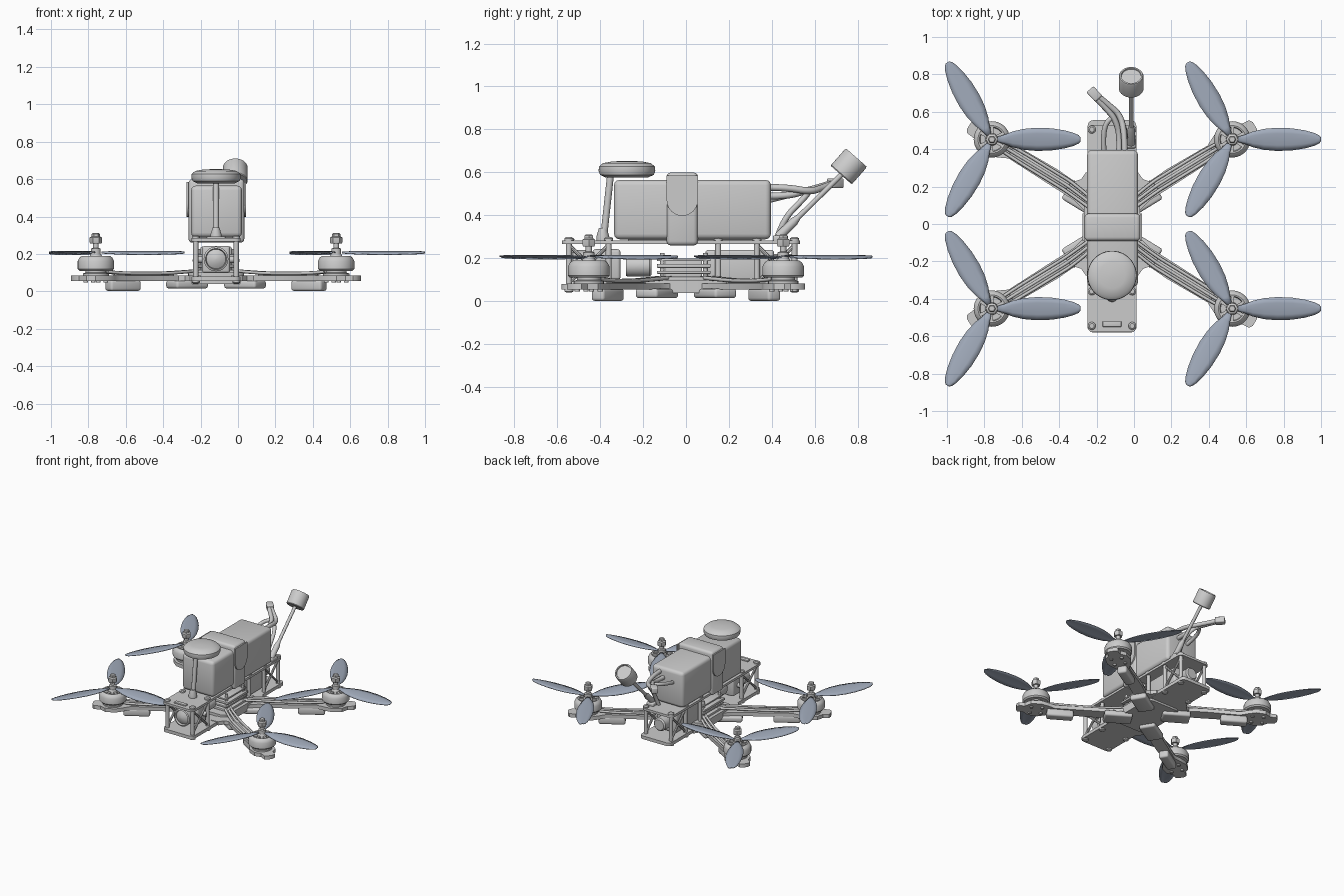
import bpy, bmesh
from math import sin, cos, pi, atan2, hypot
from mathutils import Vector, Matrix

if "Cube" in bpy.data.objects:
    bpy.data.objects.remove(bpy.data.objects["Cube"])

CX = -0.1175                       # the airframe's own centre line
MX, MY = 0.6425, 0.4525            # motor offsets from it

blade_mat = bpy.data.materials.new("blade_tint")
blade_mat.diffuse_color = (0.36, 0.41, 0.5, 1)
blade_mat.use_nodes = True
blade_mat.node_tree.nodes["Principled BSDF"].inputs["Base Color"].default_value = blade_mat.diffuse_color


def finish(name, bm, mat=None, angle=0.6):
    bmesh.ops.recalc_face_normals(bm, faces=bm.faces)
    me = bpy.data.meshes.new(name)
    bm.to_mesh(me)
    bm.free()
    me.shade_smooth()
    me.set_sharp_from_angle(angle=angle)
    ob = bpy.data.objects.new(name, me)
    bpy.context.collection.objects.link(ob)
    if mat:
        me.materials.append(mat)
    return ob


def box(name, c, s, bev=0.008, rot=0.0, seg=3):
    bm = bmesh.new()
    bmesh.ops.create_cube(bm, size=1)
    bmesh.ops.scale(bm, vec=s, verts=bm.verts)
    if bev:
        bmesh.ops.bevel(bm, geom=bm.edges[:], offset=bev, segments=seg, profile=0.5, affect='EDGES')
    bm.transform(Matrix.Translation(c) @ Matrix.Rotation(rot, 4, 'Z'))
    return finish(name, bm)


def lathe(name, prof, origin, axis=(0, 0, 1), n=32):
    """Revolve (radius, height) points around an axis; ends are capped."""
    bm = bmesh.new()
    rings = [[bm.verts.new((r * cos(2 * pi * i / n), r * sin(2 * pi * i / n), h)) for i in range(n)]
             for r, h in prof]
    for a, b in zip(rings, rings[1:]):
        for i in range(n):
            bm.faces.new((a[i], a[(i + 1) % n], b[(i + 1) % n], b[i]))
    bm.faces.new(rings[0])
    bm.faces.new(rings[-1])
    rot = Vector(axis).to_track_quat('Z', 'Y').to_matrix().to_4x4()
    bm.transform(Matrix.Translation(origin) @ rot)
    return finish(name, bm)


def rod(name, a, b, r, n=12):
    a, b = Vector(a), Vector(b)
    return lathe(name, [(r, 0), (r, (b - a).length)], a, b - a, n)


def wire(name, pts, r):
    cu = bpy.data.curves.new(name, 'CURVE')
    cu.dimensions = '3D'
    cu.bevel_depth, cu.bevel_resolution, cu.resolution_u = r, 2, 8
    cu.use_fill_caps = True
    sp = cu.splines.new('NURBS')
    sp.points.add(len(pts) - 1)
    for p, q in zip(sp.points, pts):
        p.co = (*q, 1)
    sp.use_endpoint_u, sp.order_u = True, 3
    ob = bpy.data.objects.new(name, cu)
    bpy.context.collection.objects.link(ob)


def prism(name, outline, z0, z1, matrix=Matrix()):
    bm = bmesh.new()
    f = bm.faces.new([bm.verts.new((x, y, z0)) for x, y in outline])
    up = bmesh.ops.extrude_face_region(bm, geom=[f])['geom']
    bmesh.ops.translate(bm, vec=(0, 0, z1 - z0), verts=[v for v in up if isinstance(v, bmesh.types.BMVert)])
    bm.transform(matrix)
    return finish(name, bm)


def plate(name, y0, y1, half, z0, z1, c=0.03):
    pts = [(CX + sx * (half - c) + c * cos(a), yy + c * sin(a))
           for sx, yy, s in ((1, y1 - c, 0), (-1, y1 - c, 1), (-1, y0 + c, 2), (1, y0 + c, 3))
           for a in [(s + k / 4) * pi / 2 for k in range(5)]]
    return prism(name, pts, z0, z1)


# Frame plates, standoffs and side bracing
plate("bottom_plate", -0.58, 0.555, 0.13, 0.055, 0.08)
plate("top_plate", -0.578, 0.53, 0.132, 0.266, 0.284)
plate("arm_clamp_plate", -0.2, 0.2, 0.15, 0.04, 0.1, 0.05)
box("front_pull_tab", (CX, -0.535, 0.288), (0.1, 0.03, 0.012), 0.004)
for sx in (-1, 1):
    x = CX + sx * 0.108
    for y in (-0.545, -0.36, 0.15, 0.33, 0.505):
        rod("standoff", (x, y, 0.075), (x, y, 0.27), 0.014)
        lathe("screw_head", [(0.021, 0), (0.021, 0.01), (0.013, 0.016)], (x, y, 0.283), n=16)
        lathe("lower_screw_head", [(0.021, 0), (0.021, 0.01), (0.013, 0.014)], (x, y, 0.056), (0, 0, -1), 16)
    for y0, y1 in ((-0.545, -0.36), (0.33, 0.505)):
        rod("side_brace", (x, y0, 0.085), (x, y1, 0.262), 0.009, 8)
        rod("side_brace", (x, y1, 0.085), (x, y0, 0.262), 0.009, 8)

# Front camera
box("camera_body", (CX, -0.37, 0.17), (0.15, 0.13, 0.145), 0.015)
lathe("camera_lens", [(0.05, 0), (0.05, 0.03), (0.066, 0.035), (0.066, 0.095), (0.056, 0.1), (0.052, 0.085),
                      (0.03, 0.098), (0.004, 0.103)], (CX, -0.43, 0.173), (0, -1, 0))
rod("camera_pivot", (CX - 0.11, -0.37, 0.17), (CX + 0.11, -0.37, 0.17), 0.018)
lathe("camera_capacitor", [(0.045, 0), (0.05, 0.01), (0.05, 0.11), (0.042, 0.12)], (CX, -0.28, 0.165), (0, 1, 0), 24)

# Electronics stack and rear transmitter
for z, w, h in ((0.105, 0.25, 0.02), (0.135, 0.23, 0.014), (0.165, 0.25, 0.018), (0.193, 0.22, 0.012)):
    box("circuit_board", (CX, -0.01, z), (w, 0.25, h), 0.004, seg=2)
box("stack_core", (CX, -0.01, 0.145), (0.16, 0.17, 0.11), 0.006)
for sx in (-1, 1):
    for sy in (-1, 1):
        p = (CX + sx * 0.095, -0.01 + sy * 0.1)
        rod("stack_bolt", (*p, 0.08), (*p, 0.225), 0.011)
box("rear_transmitter", (CX, 0.25, 0.165), (0.17, 0.32, 0.15), 0.015)
lathe("rear_socket", [(0.05, 0), (0.05, 0.08), (0.04, 0.09)], (CX, 0.41, 0.17), (0, 1, 0), 24)

# Battery, strap and hanging strap end
box("battery", (CX + 0.003, 0.03, 0.427), (0.272, 0.73, 0.276), 0.025)
box("battery_pad", (CX, 0.03, 0.288), (0.22, 0.6, 0.02), 0.004)
box("battery_strap", (CX + 0.002, -0.0175, 0.43), (0.298, 0.145, 0.34), 0.02)
flap = [(-0.09, 0.585), (-0.09, 0.47)] + [(-0.0175 - 0.0725 * cos(a), 0.47 - 0.072 * sin(a))
        for a in [k * pi / 12 for k in range(1, 12)]] + [(0.055, 0.47), (0.055, 0.585)]
for x in (CX - 0.158, CX + 0.15):
    side = Matrix.Translation((x, 0, 0)) @ Matrix(((0, 0, 1, 0), (1, 0, 0, 0), (0, 1, 0, 0), (0, 0, 0, 1)))
    prism("strap_end", flap, 0, 0.01, side)

# Positioning puck on its mast
lathe("puck", [(0.1, 0), (0.125, 0.012), (0.132, 0.03), (0.13, 0.05), (0.112, 0.066), (0.07, 0.074), (0.01, 0.077)],
      (CX, -0.275, 0.577), n=48)
rod("puck_mast", (CX, -0.385, 0.28), (CX, -0.35, 0.6), 0.016)
lathe("mast_foot", [(0.03, 0), (0.03, 0.02), (0.018, 0.06)], (CX, -0.387, 0.282), n=16)

# Rear antenna
base, ax = Vector((-0.015, 0.43, 0.3)), Vector((0, 0.66, 0.75)).normalized()
neck = Vector((-0.015, 0.722, 0.588))
rod("antenna_stem", base, neck, 0.012)
lathe("antenna_sleeve", [(0.021, 0), (0.021, 0.1), (0.013, 0.13)], base, neck - base, 16)
lathe("antenna_head", [(0.062, 0), (0.066, 0.005), (0.066, 0.1), (0.062, 0.108), (0.054, 0.108), (0.052, 0.1),
                       (0.005, 0.1)], neck, ax)
box("antenna_mount", (-0.02, 0.44, 0.292), (0.06, 0.07, 0.03), 0.008)

# Battery leads and plug
wire("battery_lead", [(-0.05, 0.38, 0.53), (-0.05, 0.47, 0.53), (-0.07, 0.58, 0.51), (-0.14, 0.64, 0.53),
                      (-0.2, 0.69, 0.55)], 0.016)
wire("battery_lead", [(-0.08, 0.38, 0.49), (-0.075, 0.47, 0.49), (-0.1, 0.56, 0.515), (-0.15, 0.62, 0.53),
                      (-0.21, 0.68, 0.55)], 0.016)
wire("power_lead", [(-0.16, 0.38, 0.47), (-0.17, 0.5, 0.5), (-0.12, 0.58, 0.52), (-0.06, 0.55, 0.48),
                    (-0.04, 0.45, 0.38), (-0.06, 0.42, 0.28)], 0.014)
box("battery_plug", (-0.212, 0.695, 0.55), (0.05, 0.07, 0.045), 0.008, 0.75)

# Arms in a local frame (outline for one corner), then motors and propellers
ARM = atan2(MY - 0.17, MX - 0.18)
u, v = Vector((cos(ARM), sin(ARM))), Vector((-sin(ARM), cos(ARM)))
M = Vector((MX, MY))


def loc(a, b):                     # distance along / across the arm, from the motor
    return M + u * a + v * b


def at(p, sx, sy, z):
    return (CX + sx * p[0], sy * p[1], z)


outline = [Vector(p) for p in ((0.08, 0.0), (0.13, 0.03), (0.15, 0.075), (0.2, 0.125))]
outline += [loc(-0.38, -0.046), loc(-0.13, -0.04), loc(-0.08, -0.065), loc(-0.02, -0.09), loc(0.05, -0.08),
            loc(0.085, -0.045), loc(0.13, -0.04), loc(0.142, -0.02), loc(0.142, 0.02), loc(0.13, 0.04),
            loc(0.085, 0.045), loc(0.05, 0.08), loc(-0.02, 0.09), loc(-0.08, 0.065), loc(-0.13, 0.04),
            loc(-0.38, 0.046)]
outline += [Vector(p) for p in ((0.2, 0.228), (0.165, 0.24), (0.14, 0.275), (0.08, 0.28))]

BLADE = [(0.03, .014), (0.07, .026), (0.11, .042), (0.17, .056), (0.24, .062), (0.32, .059), (0.39, .048),
         (0.44, .034), (0.465, .022), (0.475, .01)]


def propeller(x, y):
    bm = bmesh.new()
    for k in range(3):
        rows = []
        for r, w in BLADE:
            row = []
            for s in (-1, -0.5, 0, 0.5, 1):
                row.append(bm.verts.new((r, s * w, s * w * 0.14 + 0.006 * (1 - s * s))))
            rows.append(row)
        for a, b in zip(rows, rows[1:]):
            for i in range(4):
                bm.faces.new((a[i], b[i], b[i + 1], a[i + 1]))
        new = [q for row in rows for q in row]
        bmesh.ops.rotate(bm, cent=(0, 0, 0), matrix=Matrix.Rotation(k * 2 * pi / 3, 3, 'Z'), verts=new)
    bm.transform(Matrix.Translation((x, y, 0.208)))
    ob = finish("propeller_blades", bm, blade_mat)
    mod = ob.modifiers.new("thickness", 'SOLIDIFY')
    mod.thickness = 0.005


for sx in (-1, 1):
    for sy in (-1, 1):
        prism("arm", [at(p, sx, sy, 0)[:2] for p in outline], 0.056, 0.084)
        rot = atan2(sy * sin(ARM), sx * cos(ARM))
        # raised spine and motor wires along the arm
        box("arm_spine", at(loc(-0.3, 0), sx, sy, 0.088), (0.36, 0.04, 0.024), 0.006, rot)
        for b in (-0.028, 0, 0.028):
            wire("motor_wire", [at(loc(-0.06, b * 0.8), sx, sy, 0.105), at(loc(-0.14, b), sx, sy, 0.096),
                                at(loc(-0.4, b), sx, sy, 0.096), at(loc(-0.5, b), sx, sy, 0.1),
                                at((0.1, 0.1 + b), sx, sy, 0.11)], 0.009)
        # landing pads
        box("outer_foot", at(loc(-0.17, 0), sx, sy, 0.031), (0.19, 0.07, 0.058), 0.014, rot)
        box("inner_foot", at((0.155, 0.135), sx, sy, 0.037), (0.2, 0.12, 0.044), 0.014, rot)
        # motor
        x, y = CX + sx * MX, sy * MY
        lathe("motor_base", [(0.07, 0.08), (0.07, 0.095), (0.055, 0.1), (0.055, 0.12)], (x, y, 0))
        lathe("motor_bell", [(0.05, 0.112), (0.088, 0.11), (0.097, 0.12), (0.097, 0.162), (0.088, 0.18), (0.074, 0.19),
                             (0.066, 0.188), (0.062, 0.168), (0.02, 0.168)], (x, y, 0), n=40)
        lathe("motor_hub", [(0.034, 0.165), (0.032, 0.192), (0.026, 0.2), (0.026, 0.228), (0.015, 0.232),
                            (0.015, 0.26)], (x, y, 0), n=24)
        lathe("propeller_nut", [(0.03, 0.255), (0.033, 0.262), (0.033, 0.288), (0.022, 0.294), (0.022, 0.306),
                                (0.016, 0.312)], (x, y, 0), n=6)
        for k in range(6):
            a = k * pi / 3 + 0.5
            box("bell_spoke", (x + 0.05 * cos(a), y + 0.05 * sin(a), 0.18), (0.05, 0.016, 0.014), 0, a)
        for k in range(4):
            a = rot + (k + 0.5) * pi / 2
            rod("motor_screw", (x + 0.055 * cos(a), y + 0.055 * sin(a), 0.046),
                (x + 0.055 * cos(a), y + 0.055 * sin(a), 0.06), 0.012)
        propeller(x, y)
